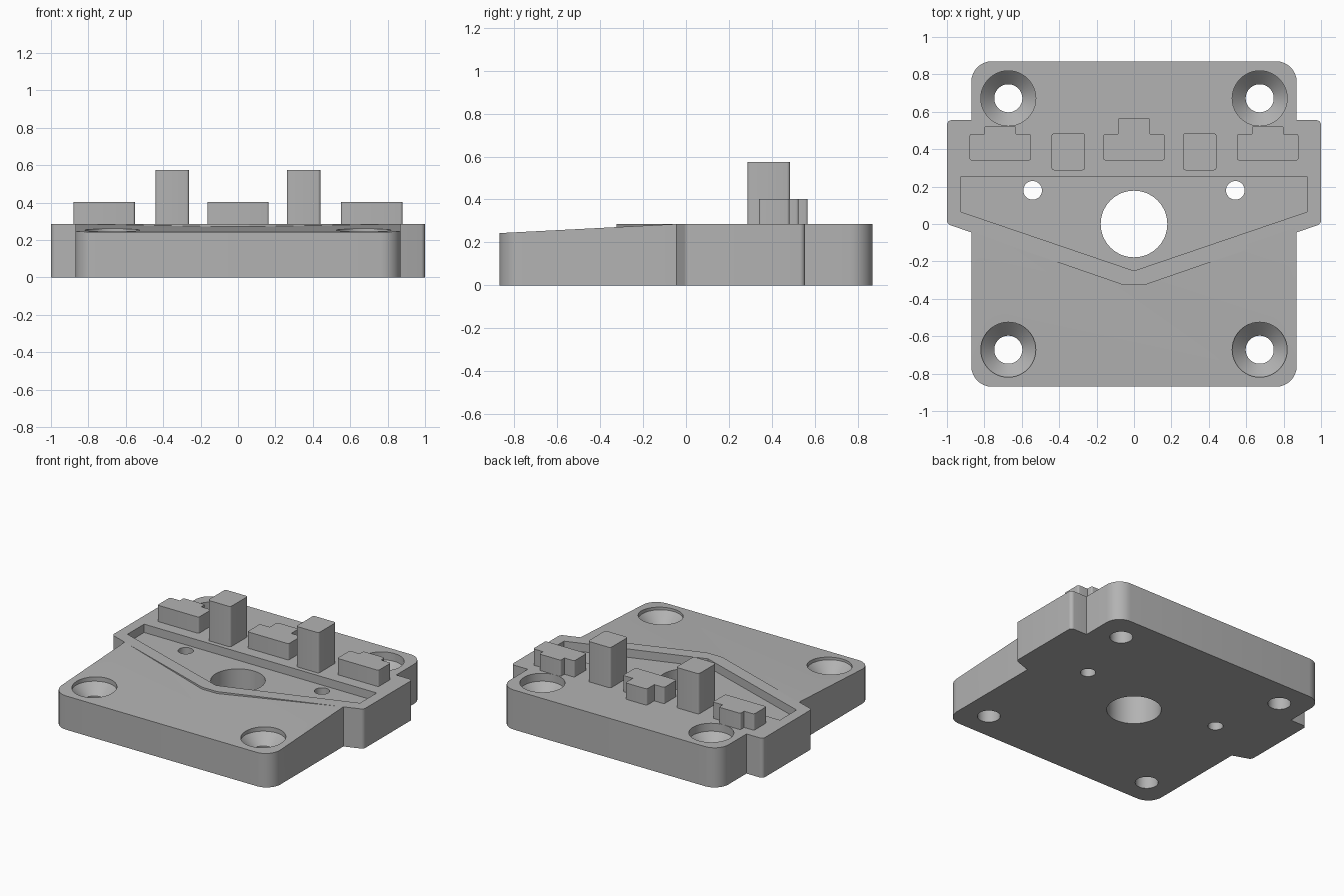
import bpy, bmesh, math
from mathutils import Vector

if "Cube" in bpy.data.objects:
    bpy.data.objects.remove(bpy.data.objects["Cube"])

TOP = 0.285
grey = bpy.data.materials.new("grey")
grey.diffuse_color = (0.45, 0.45, 0.45, 1)
grey.use_nodes = True
grey.node_tree.nodes["Principled BSDF"].inputs["Base Color"].default_value = grey.diffuse_color


def rounded(points, radii, steps=8):
    """Round the corners of a 2D outline with arcs."""
    out = []
    n = len(points)
    for i, (p, r) in enumerate(zip(points, radii)):
        p = Vector(p)
        if r == 0:
            out.append(p)
            continue
        a = (Vector(points[i - 1]) - p).normalized()
        b = (Vector(points[(i + 1) % n]) - p).normalized()
        half = a.angle(b) / 2
        centre = p + (a + b).normalized() * (r / math.sin(half))
        start = p + a * (r / math.tan(half)) - centre
        end = p + b * (r / math.tan(half)) - centre
        sweep = start.angle_signed(end)
        for k in range(steps + 1):
            t = -sweep * k / steps
            c, s = math.cos(t), math.sin(t)
            out.append(centre + Vector((start.x * c - start.y * s,
                                        start.x * s + start.y * c)))
    return out


def finish(name, bm):
    bmesh.ops.recalc_face_normals(bm, faces=bm.faces)
    me = bpy.data.meshes.new(name)
    bm.to_mesh(me)
    bm.free()
    me.materials.append(grey)
    ob = bpy.data.objects.new(name, me)
    bpy.context.collection.objects.link(ob)
    return ob


def prism(name, outline, z0, z1):
    bm = bmesh.new()
    face = bm.faces.new([bm.verts.new((p[0], p[1], z0)) for p in outline])
    up = bmesh.ops.extrude_face_region(bm, geom=[face])["geom"]
    bmesh.ops.translate(bm, vec=(0, 0, z1 - z0),
                        verts=[v for v in up if isinstance(v, bmesh.types.BMVert)])
    return finish(name, bm)


def lathe(name, x, y, profile, sides=48):
    """Solid of revolution from (radius, z) rings, used for holes."""
    bm = bmesh.new()
    rings = [[bm.verts.new((x + r * math.cos(math.tau * k / sides),
                            y + r * math.sin(math.tau * k / sides), z))
              for k in range(sides)] for r, z in profile]
    for lo, hi in zip(rings, rings[1:]):
        for k in range(sides):
            j = (k + 1) % sides
            bm.faces.new((lo[k], lo[j], hi[j], hi[k]))
    bm.faces.new(rings[0])
    bm.faces.new(rings[-1])
    return finish(name, bm)


def boolean(target, tool, operation):
    mod = target.modifiers.new(operation, 'BOOLEAN')
    mod.operation, mod.solver, mod.object = operation, 'EXACT', tool
    bpy.context.view_layer.objects.active = target
    bpy.ops.object.modifier_apply(modifier=mod.name)
    bpy.data.objects.remove(tool)


def smooth(ob):
    bpy.ops.object.select_all(action='DESELECT')
    ob.select_set(True)
    bpy.context.view_layer.objects.active = ob
    bpy.ops.object.shade_smooth_by_angle(angle=math.radians(25))


# Base plate with a gently sloping front
h = 0.87
plate = prism("base_plate", rounded([(-h, -h), (h, -h), (h, h), (-h, h)], [0.11] * 4), 0, TOP)
bm = bmesh.new()
side = [(-0.05, TOP), (-0.87, 0.243), (-1.07, 0.2328), (-1.07, 0.5), (-0.05, 0.5)]
face = bm.faces.new([bm.verts.new((-1.2, y, z)) for y, z in side])
up = bmesh.ops.extrude_face_region(bm, geom=[face])["geom"]
bmesh.ops.translate(bm, vec=(2.4, 0, 0), verts=[v for v in up if isinstance(v, bmesh.types.BMVert)])
boolean(plate, finish("slope_cutter", bm), 'DIFFERENCE')

# Side wings joined by a pointed raised rim
wings = prism("wings", rounded(
    [(-1, 0.555), (-1, 0), (-0.06, -0.325), (0.06, -0.325), (1, 0), (1, 0.555)],
    [0.025, 0.03, 0.03, 0.03, 0.03, 0.025]), 0, TOP)
boolean(plate, wings, 'UNION')

# Shallow pointed pocket
pocket = prism("pocket_cutter", [(-0.925, 0.255), (-0.925, 0.065), (0, -0.25),
                                 (0.925, 0.065), (0.925, 0.255)], 0.225, 0.5)
boolean(plate, pocket, 'DIFFERENCE')

# Centre hole, pin holes and countersunk screw holes
boolean(plate, lathe("centre_cutter", 0, 0, [(0.178, -0.1), (0.178, 0.5)], 64), 'DIFFERENCE')
for sx in (-1, 1):
    boolean(plate, lathe("pin_cutter", sx * 0.542, 0.18, [(0.05, -0.1), (0.05, 0.5)], 32), 'DIFFERENCE')
    for sy in (-1, 1):
        boolean(plate, lathe("screw_cutter", sx * 0.672, sy * 0.672,
                             [(0.075, -0.1), (0.075, 0.155), (0.147, 0.228), (0.147, 0.5)]), 'DIFFERENCE')
smooth(plate)


# Low T-shaped blocks
def t_block(name, x, back):
    pts = [(-0.164, 0.34), (0.164, 0.34), (0.164, 0.482), (0.085, 0.482),
           (0.085, back), (-0.085, back), (-0.085, 0.482), (-0.164, 0.482)]
    radii = [0.012, 0.012, 0.012, 0, 0.012, 0.012, 0, 0.012]
    smooth(prism(name, rounded([(px + x, py) for px, py in pts], radii, 4), TOP - 0.01, 0.402))


t_block("centre_block", 0, 0.567)
t_block("left_block", -0.715, 0.525)
t_block("right_block", 0.715, 0.525)

# Tall posts
for side_name, x in (("left", -0.351), ("right", 0.351)):
    corners = [(x - 0.09, 0.287), (x + 0.09, 0.287), (x + 0.09, 0.485), (x - 0.09, 0.485)]
    smooth(prism(side_name + "_post", rounded(corners, [0.015] * 4, 4), TOP - 0.01, 0.575))
